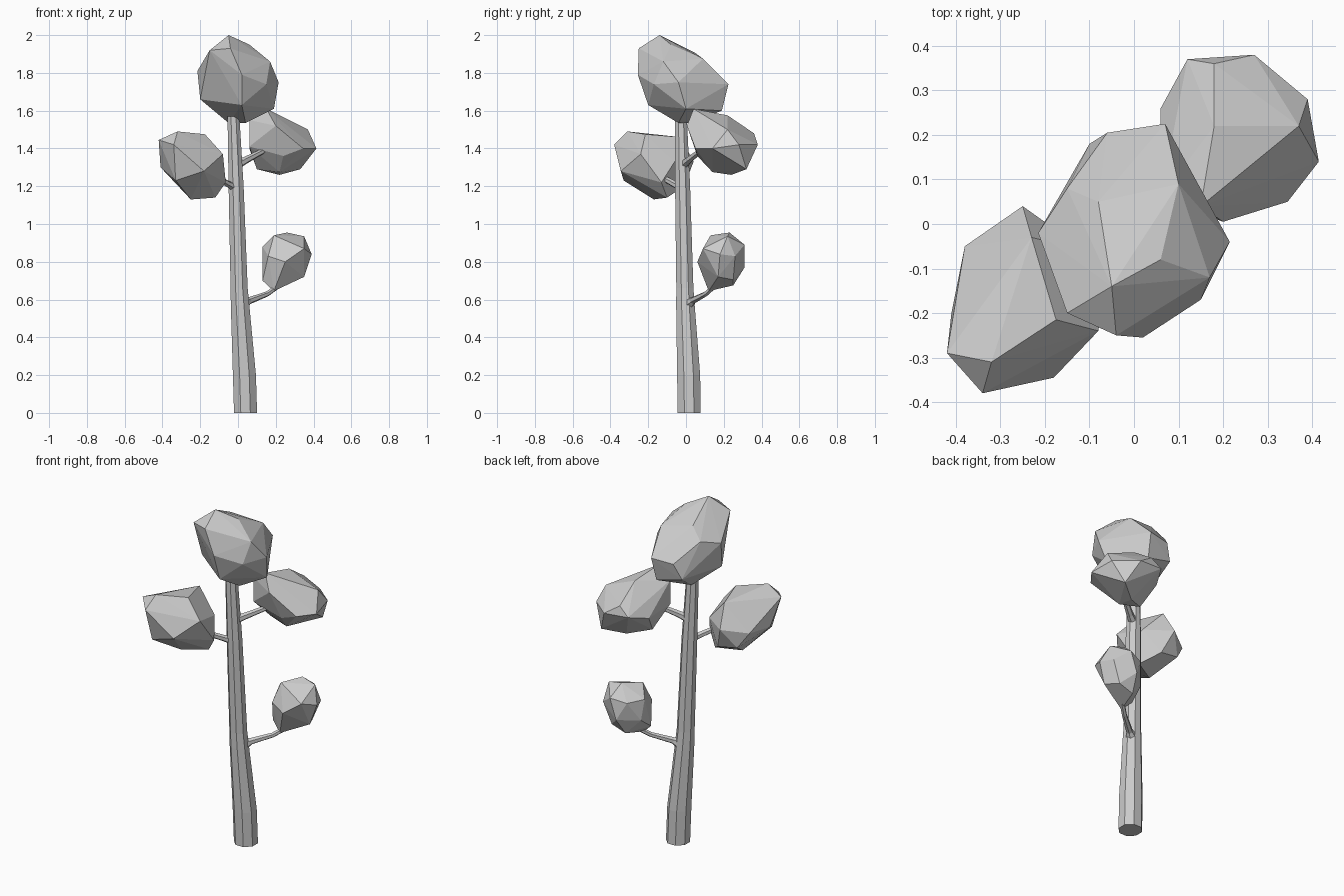
import bpy, bmesh, math
from mathutils import Vector


def finish(bm, name):
    bmesh.ops.recalc_face_normals(bm, faces=bm.faces)
    mesh = bpy.data.meshes.new(name)
    bm.to_mesh(mesh)
    bm.free()
    ob = bpy.data.objects.new(name, mesh)
    bpy.context.collection.objects.link(ob)
    return ob


def tube(name, path, sides, level=False):
    """Loft rings along (x, y, z, radius); level keeps rings horizontal."""
    bm = bmesh.new()
    axis = Vector((0, 0, 1)) if level else Vector(path[-1][:3]) - Vector(path[0][:3])
    turn = axis.to_track_quat('Z', 'Y')
    rings = []
    for x, y, z, r in path:
        ring = []
        for i in range(sides):
            a = math.tau * (i + 0.5) / sides
            offset = turn @ Vector((r * math.cos(a), r * math.sin(a), 0))
            ring.append(bm.verts.new(Vector((x, y, z)) + offset))
        rings.append(ring)
    for low, high in zip(rings, rings[1:]):
        for i in range(sides):
            j = (i + 1) % sides
            bm.faces.new((low[i], low[j], high[j], high[i]))
    bm.faces.new(rings[0][::-1])
    bm.faces.new(rings[-1])
    return finish(bm, name)


def clump(name, corners):
    """Faceted leaf mass: convex hull around its key corners."""
    bm = bmesh.new()
    for c in corners:
        bm.verts.new(c)
    bmesh.ops.convex_hull(bm, input=bm.verts)
    loose = [v for v in bm.verts if not v.link_faces]
    bmesh.ops.delete(bm, geom=loose, context='VERTS')
    return finish(bm, name)


# Leaning, tapering trunk
tube("trunk", [(0.04, 0.017, 0, 0.066), (0.034, 0.014, 0.2, 0.066),
               (0.011, -0.003, 0.57, 0.053), (0.006, -0.006, 0.66, 0.049),
               (-0.01, -0.018, 1.2, 0.043), (-0.024, -0.027, 1.57, 0.034)], 8, True)

# Branches
tube("low_branch", [(0.01, 0.0, 0.57, 0.045), (0.06, 0.035, 0.594, 0.019),
                    (0.155, 0.105, 0.63, 0.014), (0.21, 0.15, 0.67, 0.014)], 6)
tube("right_branch", [(-0.01, -0.015, 1.31, 0.025), (0.035, 0.01, 1.335, 0.02),
                      (0.14, 0.08, 1.39, 0.014)], 6)
tube("left_branch", [(-0.01, -0.02, 1.19, 0.025), (-0.05, -0.06, 1.21, 0.018),
                     (-0.13, -0.14, 1.255, 0.015)], 6)

# Leaf masses
clump("crown_leaves", [
    (-0.05, -0.14, 2.0), (0.17, -0.12, 1.86), (0.02, -0.255, 1.79),
    (-0.04, -0.25, 1.93), (-0.15, -0.2, 1.92), (0.215, -0.04, 1.75),
    (0.19, 0.0, 1.61), (0.07, 0.225, 1.74), (-0.06, 0.205, 1.73),
    (-0.1, 0.18, 1.64), (0.06, 0.19, 1.6), (-0.215, -0.02, 1.81),
    (-0.2, -0.05, 1.66), (0.04, -0.04, 1.535), (-0.05, 0.02, 1.535),
    (0.02, -0.2, 1.63), (0.1, 0.09, 1.875), (-0.08, 0.05, 1.905),
    (0.06, -0.08, 1.95), (0.15, -0.17, 1.74), (-0.15, 0.08, 1.84)])
clump("left_leaves", [
    (-0.42, -0.29, 1.445), (-0.32, -0.31, 1.49), (-0.34, -0.38, 1.42),
    (-0.175, -0.215, 1.475), (-0.18, -0.345, 1.28), (-0.08, -0.24, 1.37),
    (-0.25, 0.04, 1.33), (-0.38, -0.05, 1.31), (-0.25, -0.17, 1.13),
    (-0.12, -0.1, 1.14), (-0.065, -0.13, 1.22), (-0.33, -0.33, 1.23),
    (-0.41, -0.2, 1.3), (-0.23, -0.03, 1.46), (-0.11, -0.06, 1.33),
    (-0.32, -0.02, 1.22), (-0.2, -0.01, 1.2)])
clump("right_leaves", [
    (0.15, 0.04, 1.61), (0.18, 0.36, 1.48), (0.27, 0.38, 1.42),
    (0.12, 0.37, 1.43), (0.06, 0.26, 1.4), (0.37, 0.22, 1.5),
    (0.415, 0.14, 1.4), (0.345, 0.05, 1.4), (0.2, 0.005, 1.52),
    (0.22, 0.24, 1.26), (0.1, 0.17, 1.29), (0.06, 0.06, 1.55),
    (0.33, 0.32, 1.29), (0.39, 0.28, 1.42), (0.06, 0.06, 1.41),
    (0.18, 0.22, 1.575), (0.24, 0.06, 1.36), (0.22, 0.14, 1.275)])
clump("small_leaves", [
    (0.26, 0.23, 0.955), (0.19, 0.13, 0.94), (0.13, 0.2, 0.88),
    (0.13, 0.14, 0.7), (0.19, 0.12, 0.645), (0.35, 0.17, 0.72),
    (0.39, 0.18, 0.84), (0.35, 0.22, 0.935), (0.25, 0.06, 0.8),
    (0.28, 0.31, 0.89), (0.24, 0.31, 0.77), (0.22, 0.25, 0.675),
    (0.35, 0.09, 0.87), (0.36, 0.26, 0.83), (0.31, 0.25, 0.705),
    (0.19, 0.28, 0.87), (0.14, 0.22, 0.76), (0.16, 0.09, 0.83)])
